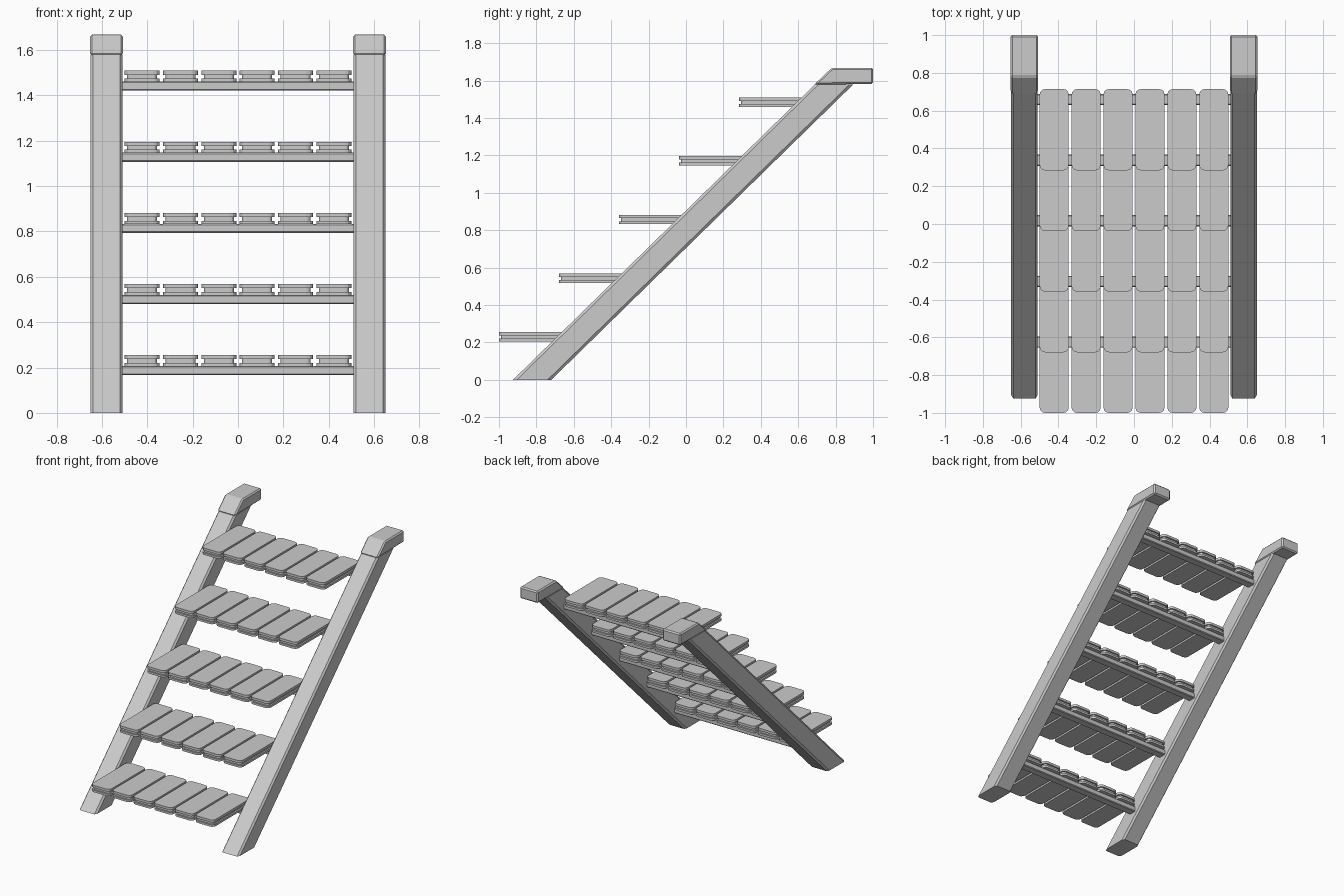
import bpy, bmesh, math

if "Cube" in bpy.data.objects:
    bpy.data.objects.remove(bpy.data.objects["Cube"])


def loft(name, rings):
    """Closed solid through a list of equally sized point rings."""
    bm = bmesh.new()
    vs = [[bm.verts.new(p) for p in ring] for ring in rings]
    n = len(vs[0])
    bm.faces.new(vs[0][::-1])
    bm.faces.new(vs[-1])
    for a, b in zip(vs, vs[1:]):
        for i in range(n):
            j = (i + 1) % n
            bm.faces.new((a[i], a[j], b[j], b[i]))
    bmesh.ops.recalc_face_normals(bm, faces=bm.faces)
    me = bpy.data.meshes.new(name)
    bm.to_mesh(me)
    bm.free()
    ob = bpy.data.objects.new(name, me)
    bpy.context.collection.objects.link(ob)
    return ob


def bevel(ob, width):
    mod = ob.modifiers.new("edge_bevel", "BEVEL")
    mod.width = width
    mod.segments = 1


def rounded(cx, cy, hx, hy, r, z, segs=3):
    """Rounded rectangle ring at height z."""
    pts = []
    for k, (sx, sy) in enumerate(((1, 1), (-1, 1), (-1, -1), (1, -1))):
        for i in range(segs + 1):
            a = math.pi / 2 * (k + i / segs)
            pts.append((cx + sx * (hx - r) + r * math.cos(a),
                        cy + sy * (hy - r) + r * math.sin(a), z))
    return pts


def rail_ring(cx, y0, z):
    """Horizontal cut through a chamfered rail, front corner at y0."""
    hx, d, c, e = 0.07, 0.205, 0.011, 0.02
    return [(cx - hx + c, y0, z), (cx + hx - c, y0, z),
            (cx + hx, y0 + e, z), (cx + hx, y0 + d - e, z),
            (cx + hx - c, y0 + d, z), (cx - hx + c, y0 + d, z),
            (cx - hx, y0 + d - e, z), (cx - hx, y0 + e, z)]


# Side rails and their handle ends
cap_profile = [(0.685, 1.578), (1.0, 1.582), (1.0, 1.668), (0.78, 1.668)]
for side, s in (("left", -1), ("right", 1)):
    x = 0.58 * s
    loft(side + "_rail", [rail_ring(x, -0.925, 0), rail_ring(x, 0.69, 1.58)])
    cap = loft(side + "_handle", [[(x + dx, y, z) for y, z in cap_profile]
                                  for dx in (-0.073, 0.073)])
    bevel(cap, 0.009)

# Treads: six grooved slats on a crossbar
for t in range(5):
    y0, z0 = -1.0 + 0.321 * t, 0.205 + 0.3135 * t
    for i in range(6):
        cx, cy = -0.4225 + 0.169 * i, y0 + 0.215
        layers = [(0, 0), (0.015, 0), (0.015, 0.011), (0.032, 0.011),
                  (0.032, 0), (0.05, 0)]
        loft(f"tread_{t + 1}_slat_{i + 1}",
             [rounded(cx, cy, 0.077 - g, 0.215 - g, 0.028 - g, z0 + h)
              for h, g in layers])
    yb, zb = y0 + 0.375, z0 - 0.018
    bar = loft(f"tread_{t + 1}_crossbar",
               [[(x, yb + a, zb + b) for a, b in
                 ((-0.03, -0.02), (0.03, -0.02), (0.03, 0.02), (-0.03, 0.02))]
                for x in (-0.52, 0.52)])
    bevel(bar, 0.005)
